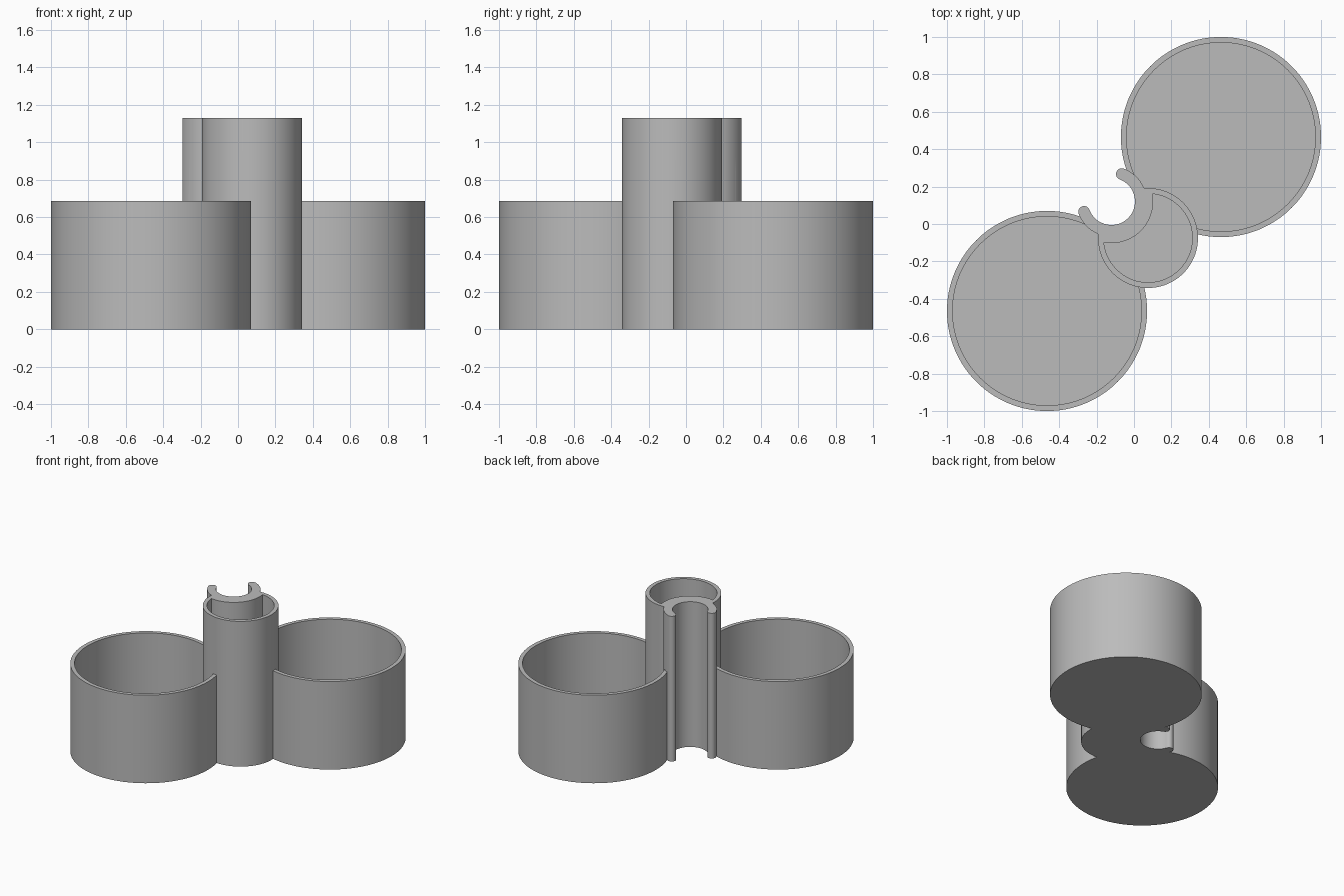
import bpy, bmesh, math
from math import cos, sin, radians

if "Cube" in bpy.data.objects:
    bpy.data.objects.remove(bpy.data.objects["Cube"])

CUP_R, CUP_C, CUP_H = 0.535, 0.465, 0.685
TUBE_R, TUBE_C, TUBE_H = 0.267, 0.075, 1.13
CLIP_C, CLIP_R, ARM = 0.12, 0.126, 0.062
WALL, FLOOR = 0.03, 0.03

grey = bpy.data.materials.new("plain grey")
grey.diffuse_color = (0.5, 0.5, 0.5, 1)
grey.use_nodes = True
grey.node_tree.nodes["Principled BSDF"].inputs["Base Color"].default_value = grey.diffuse_color


def prism(name, pts, z0, z1):
    """Closed outline extruded straight up."""
    bm = bmesh.new()
    face = bm.faces.new([bm.verts.new((x, y, z0)) for x, y in pts])
    up = bmesh.ops.extrude_face_region(bm, geom=[face])["geom"]
    bmesh.ops.translate(bm, vec=(0, 0, z1 - z0),
                        verts=[v for v in up if isinstance(v, bmesh.types.BMVert)])
    bmesh.ops.recalc_face_normals(bm, faces=bm.faces)
    me = bpy.data.meshes.new(name)
    bm.to_mesh(me)
    bm.free()
    me.materials.append(grey)
    ob = bpy.data.objects.new(name, me)
    bpy.context.collection.objects.link(ob)
    return ob


def arc(cx, cy, r, a0, a1, n):
    return [(cx + r * cos(radians(a0 + (a1 - a0) * i / n)),
             cy + r * sin(radians(a0 + (a1 - a0) * i / n))) for i in range(n + 1)]


def cylinder(name, cx, cy, r, z0, z1, n=128):
    return prism(name, arc(cx, cy, r, 0, 360, n)[:-1], z0, z1)


def combine(target, other, op):
    """Apply a boolean and discard the second solid."""
    mod = target.modifiers.new(op, 'BOOLEAN')
    mod.operation, mod.object, mod.solver = op, other, 'EXACT'
    bpy.context.view_layer.objects.active = target
    bpy.ops.object.modifier_apply(modifier=mod.name)
    bpy.data.objects.remove(other)


# two open cups on the diagonal
cups = []
for s in (1, -1):
    c = s * CUP_C
    cup = cylinder("cup", c, c, CUP_R, 0, CUP_H)
    combine(cup, cylinder("cup_cavity", c, c, CUP_R - WALL, FLOOR, 2), 'DIFFERENCE')
    cups.append(cup)

# tall tube joining the cups
body = cylinder("triple_holder", TUBE_C, -TUBE_C, TUBE_R, 0, TUBE_H, 96)
for cup in cups:
    combine(body, cup, 'UNION')

# C-shaped clip with rounded tips, open toward the back left
a0, a1, mid = 200.5, 429.5, CLIP_R + ARM / 2
tip = lambda a: (-CLIP_C + mid * cos(radians(a)), CLIP_C + mid * sin(radians(a)))
outline = (arc(-CLIP_C, CLIP_C, CLIP_R + ARM, a0, a1, 60)
           + arc(*tip(a1), ARM / 2, a1, a1 + 180, 14)[1:-1]
           + arc(-CLIP_C, CLIP_C, CLIP_R, a1, a0, 60)
           + arc(*tip(a0), ARM / 2, a0 + 180, a0 + 360, 14)[1:-1])
combine(body, prism("clip", outline, 0, TUBE_H), 'UNION')

# crescent-shaped tube cavity and the clip's channel
cavity = cylinder("tube_cavity", TUBE_C, -TUBE_C, TUBE_R - WALL, FLOOR, 2, 96)
combine(cavity, cylinder("clip_wall", -CLIP_C, CLIP_C, 0.222, -1, 3, 96), 'DIFFERENCE')
combine(body, cavity, 'DIFFERENCE')
combine(body, cylinder("channel", -CLIP_C, CLIP_C, CLIP_R - 0.001, -1, 3, 96), 'DIFFERENCE')

# smooth walls, sharp rims
bpy.ops.object.select_all(action='DESELECT')
body.select_set(True)
bpy.context.view_layer.objects.active = body
bpy.ops.object.shade_smooth_by_angle(angle=radians(30))
